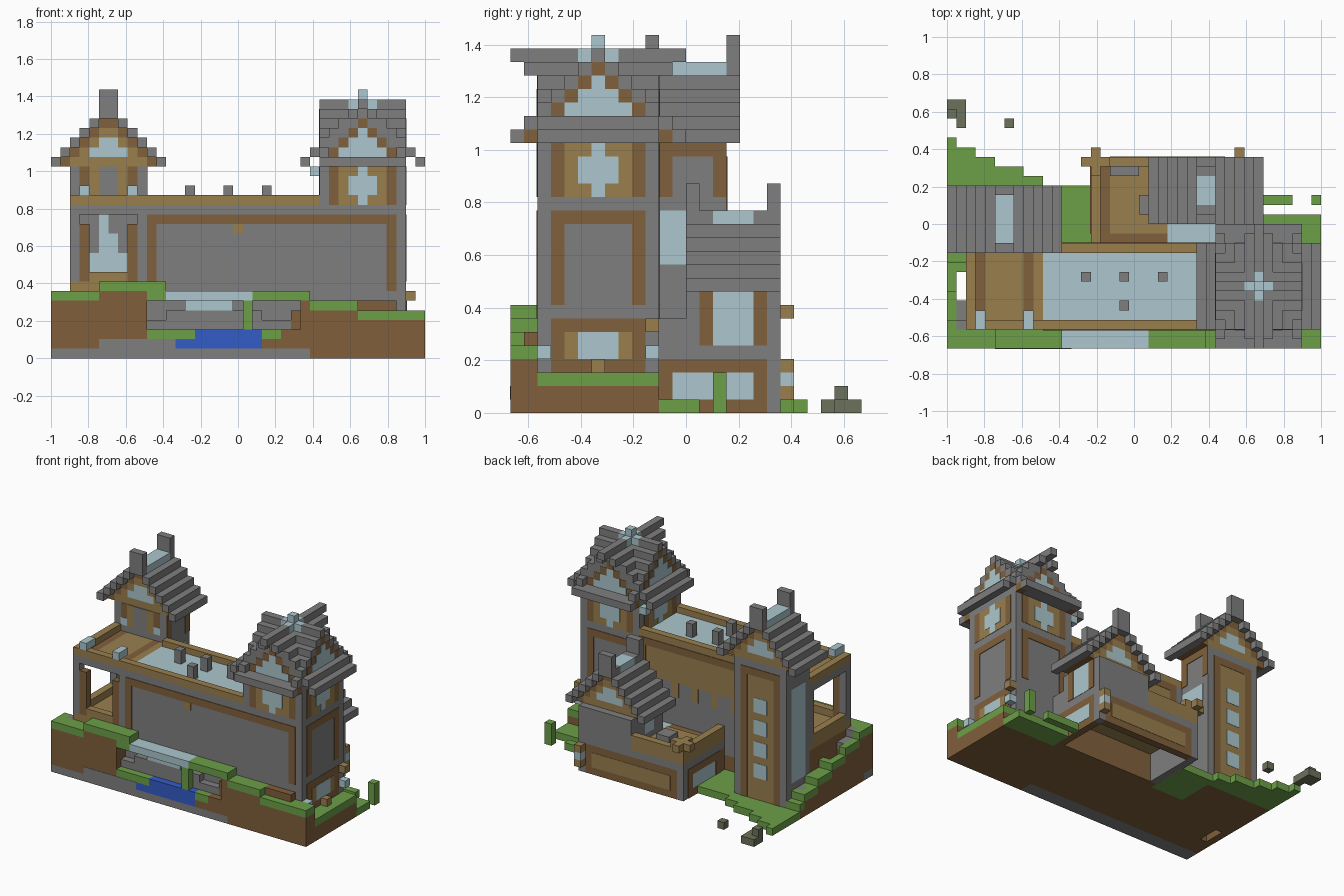
import bpy

cube = bpy.data.objects.get("Cube")
if cube:
    bpy.data.objects.remove(cube)

UNIT = 2 / 39
CENTRE = (19.5, 13, 0)


def colour(name, red, green, blue):
    mat = bpy.data.materials.new(name)
    value = [(c / 255) ** 2.2 for c in (red, green, blue)] + [1]
    mat.use_nodes = True
    mat.diffuse_color = value
    mat.node_tree.nodes["Principled BSDF"].inputs["Base Color"].default_value = value
    return mat


STONE = colour("grey stone", 126, 126, 126)
BEAM = colour("dark wood", 128, 97, 62)
PLANK = colour("light wood", 152, 126, 79)
GLASS = colour("pale glass", 171, 198, 205)
GRASS = colour("grass", 108, 158, 73)
DIRT = colour("dirt", 127, 95, 61)
WATER = colour("water", 55, 92, 198)
MOSS = colour("mossy rock", 108, 114, 92)

parts = {}


def box(part, mat, across, deep, high):
    """Queue a block given by its grid ranges along x, y and z."""
    parts.setdefault(part, []).append((mat, across, deep, high))


def plate(part, mat, side, at, along, high, layer=1):
    """Thin painted plate on a wall plane facing the given side."""
    thick = 0.04 * layer
    span = (at - thick, at) if side in ("front", "left") else (at, at + thick)
    if side in ("front", "back"):
        box(part, mat, along, span, high)
    else:
        box(part, mat, span, along, high)


def frame(part, side, at, along, high, fill=None, sill=False):
    """Timber frame of two posts and a top beam, with optional infill."""
    (a, b), (low, top) = along, high
    plate(part, BEAM, side, at, (a, a + 1), high, 2)
    plate(part, BEAM, side, at, (b - 1, b), high, 2)
    plate(part, BEAM, side, at, (a + 1, b - 1), (top - 1, top), 2)
    if sill:
        plate(part, BEAM, side, at, (a + 1, b - 1), (low, low + 1), 2)
    if fill:
        plate(part, fill, side, at, (a + 1, b - 1), (low, top - 1))


def gable_roof(part, i, j, k, inset):
    """Stepped roof with timbered gables, a glazed ridge and end stacks."""
    for n in range(5):
        for x in (i + n, i + 11 - n):
            box(part, STONE, (x, x + 1), (j, j + 7), (k + n, k + n + 1))
        low, high = i + n + 1, i + 11 - n
        for layer, mat in enumerate((BEAM, PLANK, GLASS)):
            a, b = low + layer, high - layer
            if b <= a:
                continue
            if mat is GLASS:
                box(part, mat if n else PLANK, (a, b), (j + 1, j + 6), (k + n, k + n + 1))
            else:
                for x in (a, b - 1):
                    box(part, mat, (x, x + 1), (j + 1, j + 6), (k + n, k + n + 1))
    ridge, top = (i + 5, i + 7), k + 5
    box(part, STONE, ridge, (j + 1, j + inset), (top, top + 1))
    box(part, STONE, ridge, (j + 7 - inset, j + 6), (top, top + 1))
    box(part, GLASS, ridge, (j + inset, j + 7 - inset), (top, top + 1))
    for y in (j, j + 6):
        box(part, STONE, ridge, (y, y + 1), (top, top + 3))


# Front bank, stepping down to the right
box("ground", STONE, (0, 27), (0, 2), (0, 1))
box("ground", DIRT, (27, 39), (0, 2), (0, 1))
for a, b, top in ((0, 5, 7), (5, 10, 8), (26, 27, 7), (27, 32, 6), (32, 39, 5)):
    box("ground", DIRT, (a, b), (0, 2), (1, top - 1))
    box("ground", GRASS, (a, b), (0, 2), (top - 1, top))
box("ground", DIRT, (32, 36), (1, 2), (5, 6))
box("ground", DIRT, (2, 28), (2, 11), (0, 3))
box("ground", STONE, (10, 28), (2, 11), (3, 5))
box("ground", DIRT, (2, 10), (2, 11), (3, 7))
box("ground", DIRT, (28, 39), (2, 11), (0, 2))
box("ground", GRASS, (28, 39), (2, 11), (2, 3))

# Left slope falling away to the back, with a stony path and a shaft
for y in range(2, 16):
    top = max(1, 7 - y // 3)
    for x in (0, 1):
        if x and 5 <= y < 8:
            continue
        mat = STONE if x and (y < 8 or y == 13) else GRASS
        box("ground", DIRT, (x, x + 1), (y, y + 1), (0, top - 0.99))
        box("ground", mat, (x, x + 1), (y, y + 1), (top - 0.99, top))

# Back and side lawns
for row, end in enumerate((10, 10, 8, 5, 3, 1)):
    box("lawn", GRASS, (0, end), (16 + row, 17 + row), (0, 1))
box("lawn", GRASS, (10, 15), (11, 17), (0, 1))
box("lawn", GRASS, (31, 39), (11, 14), (0, 1))
box("lawn", GRASS, (31, 36), (15, 16), (0, 1))
box("lawn", GRASS, (38, 39), (15, 16), (0, 3))
box("loose_rocks", MOSS, (0, 2), (24, 26), (0, 1))
box("loose_rocks", MOSS, (0, 1), (24, 25), (1, 2))
box("loose_rocks", MOSS, (1, 2), (23, 24), (0, 1))
box("loose_rocks", MOSS, (6, 7), (23, 24), (0, 1))

# Pond grotto under a glass slab
plate("pond", STONE, "front", 0, (5, 13), (1, 2))
box("pond", WATER, (13, 22), (0, 2), (1, 2))
box("pond", WATER, (15, 22), (0, 2), (2, 3))
box("pond", DIRT, (10, 13), (0, 2), (1, 2))
box("pond", DIRT, (22, 26), (0, 2), (1, 2))
box("pond", GRASS, (10, 15), (0, 2), (2, 3))
box("pond", GRASS, (22, 24), (0, 2), (2, 3))
box("pond", DIRT, (24, 26), (0, 2), (2, 3))
box("pond", STONE, (10, 25), (1, 2), (3, 4))
box("pond", STONE, (12, 22), (1, 2), (4, 5))
box("pond", DIRT, (25, 26), (1, 2), (3, 5))
box("pond", GLASS, (14, 19), (1, 2), (5, 6))
box("pond", GLASS, (12, 21), (0, 2), (6, 7))
box("pond", GRASS, (10, 12), (0, 2), (6, 8))
box("pond", GRASS, (21, 26), (0, 2), (6, 7))
box("pond", GRASS, (20, 21), (0, 1), (3, 6))

# Long hall with glazed roof and parapets
box("hall", STONE, (10, 28), (2, 11), (5, 16))
box("hall", GLASS, (10, 28), (3, 10), (16, 16.15))
for y in (2, 10):
    box("hall", PLANK, (10, 28), (y, y + 1), (16, 17))
frame("hall", "front", 2, (10, 36), (7, 15))
plate("hall", STONE, "front", 2, (15, 16), (12, 14), 2)
plate("hall", PLANK, "front", 2, (19, 20), (13, 14), 2)
frame("hall", "back", 11, (11, 28), (7, 16))
plate("hall", PLANK, "back", 11, (12, 27), (11, 15))
for x in range(13, 26, 3):
    plate("hall", PLANK, "back", 11, (x, x + 1), (9, 11))
for x, y in ((14, 7), (18, 7), (22, 7), (18, 4)):
    box("hall_vents", STONE, (x, x + 1), (y, y + 1), (16, 18))

# Open loggia with roof deck
box("loggia", PLANK, (2, 10), (2, 11), (7, 8))
box("loggia", STONE, (2, 10), (2, 11), (15, 16))
for x in (2, 9):
    for y in (2, 10):
        box("loggia", STONE, (x, x + 1), (y, y + 1), (8, 15))
for x in (3, 8):
    box("loggia", BEAM, (x, x + 1), (2, 3), (8, 14))
    box("loggia", BEAM, (x, x + 1), (3, 11), (16, 16.1))
    box("deck_lamps", GLASS, (x, x + 1), (2, 4), (17, 18))
for x, width in ((2, 1), (4, 4), (9, 1)):
    box("loggia", PLANK, (x, x + width), (3, 11), (16, 17 if x == 2 else 16.1))
box("loggia", PLANK, (2, 10), (2, 3), (16, 17))
box("loggia", PLANK, (4, 8), (2, 3), (8, 9))
box("loggia", PLANK, (2, 3), (3, 10), (8, 9))

# Left tower
box("left_tower", DIRT, (2, 10), (11, 16), (0, 0.1))
box("left_tower", STONE, (2, 10), (11, 16), (0.1, 20))
gable_roof("left_tower_roof", 0, 10, 20, 1)
frame("left_tower", "back", 16, (3, 9), (1, 19), PLANK)
for z in range(4, 15, 3):
    plate("left_tower", GLASS, "back", 16, (5, 7), (z, z + 2), 2)
plate("left_tower", GLASS, "left", 2, (12, 15), (4, 17))
frame("left_tower", "right", 10, (11, 16), (16, 20))
plate("left_tower", GLASS, "right", 10, (11, 15), (11, 15))
plate("left_tower", BEAM, "front", 11, (3, 9), (17, 20))
plate("left_tower", PLANK, "front", 11, (4, 8), (17, 20), 2)
plate("left_tower", STONE, "front", 11, (5, 7), (17, 20), 3)
for x in (3, 8):
    plate("left_tower", GLASS, "front", 11, (x, x + 1), (17, 18), 2)
for a, b, z in ((4, 8, 9), (5, 7, 11), (5, 6, 13)):
    plate("left_tower", GLASS, "front", 11, (a, b), (z, z + 2))

# Right tower with cross windows on every side
box("right_tower", STONE, (28, 37), (2, 11), (3, 20))
for side, at, mid in (("front", 2, 32), ("back", 11, 32), ("left", 28, 6), ("right", 37, 6)):
    plate("right_tower", PLANK, side, at, (mid - 2, mid + 3), (16, 20))
    for x in (mid - 3, mid + 3):
        plate("right_tower", BEAM, side, at, (x, x + 1), (16, 20))
    plate("right_tower", GLASS, side, at, (mid - 1, mid + 2), (17, 19), 2)
    plate("right_tower", GLASS, side, at, (mid, mid + 1), (16, 20), 2)
frame("right_tower", "right", 37, (3, 10), (8, 15))
frame("right_tower", "back", 11, (29, 36), (8, 15))
plate("right_tower", BEAM, "right", 37, (3, 10), (3, 7))
plate("right_tower", PLANK, "right", 37, (4, 9), (4, 6), 2)
plate("right_tower", GLASS, "right", 37, (5, 8), (4, 6), 3)
for mat, y, z in ((PLANK, 10, 6), (GLASS, 10, 4), (GLASS, 2, 4), (PLANK, 6, 3)):
    box("side_lamps", mat, (37, 38), (y, y + 1), (z, z + 1))

# Crossed stepped roof with glazed crown and capped corner brackets
for x in range(-6, 7):
    for y in range(-6, 7):
        dx, dy = abs(x), abs(y)
        across, deep = (32 + x, 33 + x), (6 + y, 7 + y)
        if dx <= 4 and dy <= 4:
            mat = GLASS if dx + dy <= 1 else STONE
            box("right_tower_roof", mat, across, deep, (20, 27 - min(dx, dy)))
        elif dx > 4 and dy <= 4:
            box("right_tower_roof", STONE, across, deep, (26 - dx, 27 - dx))
        elif dy > 4 and dx <= 4:
            corner = (dx, dy) == (4, 5)
            box("right_tower_roof", BEAM if corner else STONE, across, deep, (20, 21))
            if corner:
                box("right_tower_roof", STONE, across, deep, (21, 22))
            if dx <= 6 - dy:
                box("right_tower_roof", STONE, across, deep, (26 - dx, 27 - dx))
for side, at, mid, apex in (("front", 2, 32, 24), ("back", 11, 32, 24),
                            ("left", 28, 6, 25), ("right", 37, 6, 25)):
    for half in range(4):
        high = (apex - half, apex - half + 1)
        plate("gables", BEAM, side, at, (mid - half, mid + half + 1), high)
        if half:
            plate("gables", GLASS, side, at, (mid - half + 1, mid + half), high, 2)
box("finial", GLASS, (32, 33), (6, 7), (27, 28))
box("eave_lamp", GLASS, (27, 28), (10, 11), (19, 20))

# Hollow back annex with its upper room
box("annex", BEAM, (15, 31), (11, 12), (0, 4))
box("annex", BEAM, (16, 30), (19, 20), (0, 4))
box("annex", BEAM, (30, 31), (12, 19), (0, 4))
box("annex", STONE, (15, 16), (12, 20), (0, 4))
box("annex", STONE, (30, 31), (19, 20), (0, 4))
box("annex", PLANK, (16, 30), (12, 19), (3.9, 4))
box("annex", STONE, (15, 31), (11, 20), (4, 5))
box("annex", STONE, (23, 31), (13, 20), (5, 9))
box("annex", STONE, (30, 31), (11, 13), (5, 7))
box("annex", GLASS, (23, 28), (11, 13), (5, 5.1))
gable_roof("annex_roof", 21, 13, 9, 2)
plate("annex", GLASS, "right", 31, (12, 18), (1, 3))
frame("annex", "right", 31, (14, 19), (5, 10), GLASS)
plate("annex", PLANK, "back", 20, (17, 29), (1, 3))
frame("annex", "left", 15, (12, 19), (0, 4), GLASS, True)
plate("annex", GLASS, "left", 23, (15, 17), (6, 9))

# Terrace with railing and a crossed corner post
box("terrace", BEAM, (16, 23), (11, 19), (5, 5.1))
box("terrace", PLANK, (17, 23), (12, 19), (5.1, 5.2))
box("terrace", STONE, (17, 20), (18, 19), (5.2, 6))
box("terrace", STONE, (20, 22), (14, 16), (5.2, 6))
box("terrace", PLANK, (15, 16), (11, 20), (5, 7))
box("terrace", PLANK, (16, 23), (19, 20), (5, 7))
box("corner_post", PLANK, (14, 17), (19, 20), (7, 8))
for y in (18, 20):
    box("corner_post", PLANK, (15, 16), (y, y + 1), (7, 8))
for z, mat in enumerate((PLANK, GLASS, PLANK), 1):
    box("back_lamp", mat, (30, 31), (20, 21), (z, z + 1))

# Turn the queued blocks into one mesh object per part
SIDES = ((0, 1, 3, 2), (4, 6, 7, 5), (0, 4, 5, 1), (2, 3, 7, 6), (0, 2, 6, 4), (1, 5, 7, 3))
for part, blocks in parts.items():
    verts, faces, slots, mats = [], [], [], []
    for mat, across, deep, high in blocks:
        if mat not in mats:
            mats.append(mat)
        start = len(verts)
        for x in across:
            for y in deep:
                for z in high:
                    verts.append([(v - c) * UNIT for v, c in zip((x, y, z), CENTRE)])
        faces += [[start + v for v in side] for side in SIDES]
        slots += [mats.index(mat)] * len(SIDES)
    mesh = bpy.data.meshes.new(part)
    mesh.from_pydata(verts, [], faces)
    for mat in mats:
        mesh.materials.append(mat)
    mesh.polygons.foreach_set("material_index", slots)
    bpy.context.collection.objects.link(bpy.data.objects.new(part, mesh))
